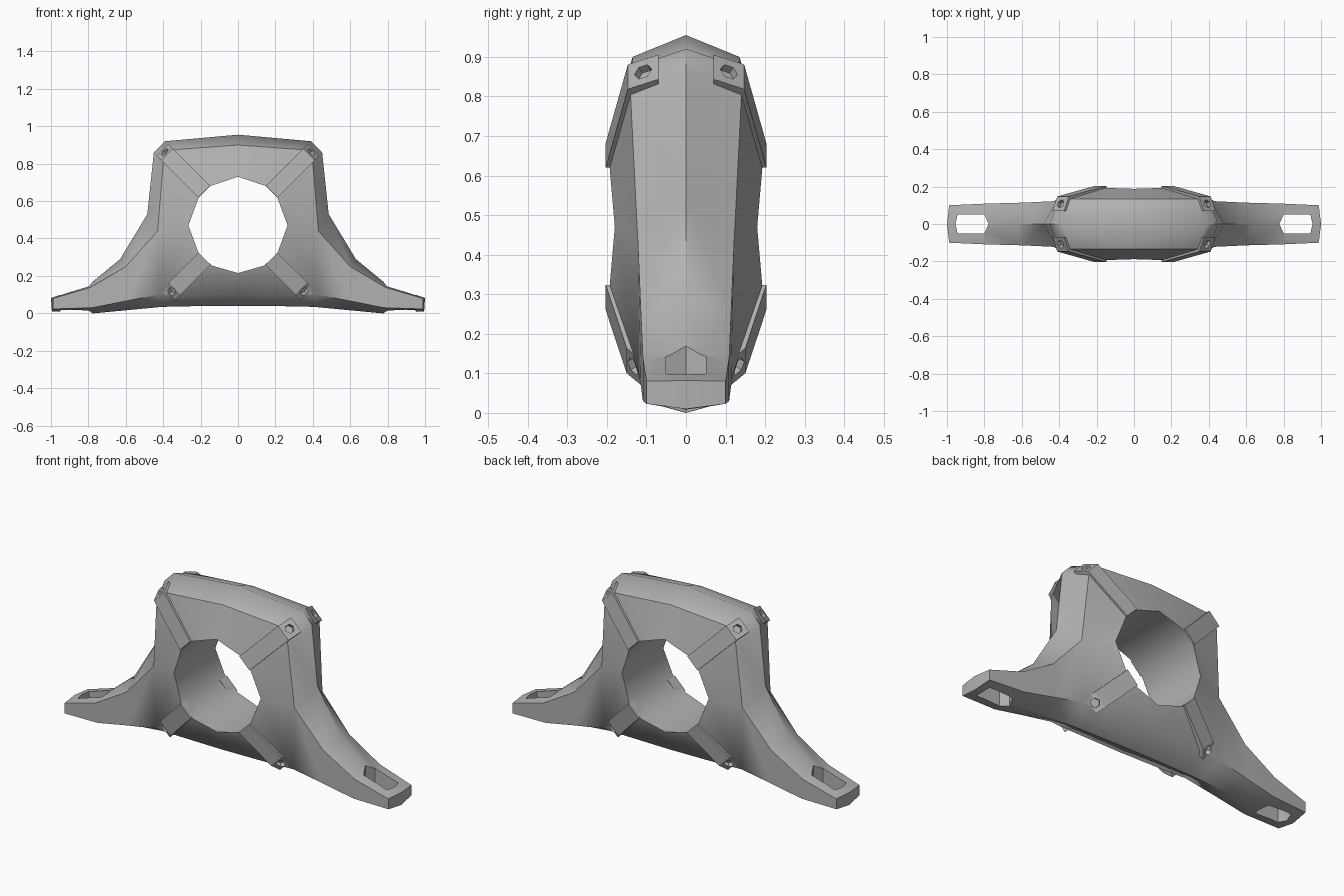
import bpy
import bmesh
from math import cos, sin, pi, sqrt
from mathutils import Vector

old = bpy.data.objects.get("Cube")
if old:
    bpy.data.objects.remove(old, do_unlink=True)

HOLE_Z = 0.47

grey = bpy.data.materials.new("plain_grey")
grey.use_nodes = True
colour = (0.45, 0.45, 0.45, 1)
grey.diffuse_color = colour
grey.node_tree.nodes["Principled BSDF"].inputs["Base Color"].default_value = colour


def build(name, solids, sides_y=(1, -1)):
    """Make one object from (points, faces) pairs repeated in each quadrant."""
    bm = bmesh.new()
    for points, faces in solids:
        for sx in (1, -1):
            for sy in sides_y:
                vs = [bm.verts.new((x * sx, y * sy, z)) for x, y, z in points]
                for f in faces:
                    bm.faces.new([vs[i] for i in f])
    bmesh.ops.remove_doubles(bm, verts=bm.verts, dist=0.0005)
    bmesh.ops.recalc_face_normals(bm, faces=bm.faces)
    mesh = bpy.data.meshes.new(name)
    bm.to_mesh(mesh)
    bm.free()
    mesh.materials.append(grey)
    obj = bpy.data.objects.new(name, mesh)
    bpy.context.collection.objects.link(obj)
    return obj


def prism(bottom, top):
    """Closed solid between two matching outlines."""
    n = len(bottom)
    faces = [tuple(range(n)), tuple(range(n, 2 * n))]
    faces += [(i, (i + 1) % n, n + (i + 1) % n, n + i) for i in range(n)]
    return list(bottom) + list(top), faces


def activate(obj):
    bpy.ops.object.select_all(action="DESELECT")
    obj.select_set(True)
    bpy.context.view_layer.objects.active = obj


def cut(obj, cutter):
    mod = obj.modifiers.new("cut", "BOOLEAN")
    mod.operation = "DIFFERENCE"
    mod.solver = "EXACT"
    mod.object = cutter
    activate(obj)
    bpy.ops.object.modifier_apply(modifier=mod.name)


# Body quarter: bore rim, face edge and middle ridge, as (x, depth, z)
rim = [(0, .188, .73), (.15, .193, .68), (.21, .193, .62), (.265, .18, .47),
       (.21, .193, .32), (.14, .193, .255), (0, .18, .215)]
edge = [(0, .135, .90), (.34, .135, .875), (.40, .14, .80), (.43, .122, .44),
        (.42, .12, .10), (.34, .122, .097), (0, .125, .095)]
ridge = [(0, 0, .955), (.39, 0, .92), (.45, 0, .86), (.485, 0, .53),
         (.42, 0, .033), (.34, 0, .037), (0, 0, .04)]
# Arm stations: ridge top, edge top, edge bottom, ridge bottom
arm = [[ridge[3], edge[3], edge[4], ridge[4]],
       [(.63, 0, .29), (.60, .114, .25), (.59, .114, .068), (.58, 0, .018)],
       [(.80, 0, .15), (.79, .109, .138), (.78, .109, .03), (.77, 0, 0)],
       [(1.0, 0, .082), (.988, .10, .08), (.988, .10, .023), (.995, 0, .01)]]

points, faces = [], []


def add_face(*corners):
    faces.append(tuple(range(len(points), len(points) + len(corners))))
    points.extend(corners)


for i in range(6):
    a, b = rim[i], rim[i + 1]
    add_face(a, b, (b[0], 0, b[2]), (a[0], 0, a[2]))
    add_face(a, edge[i], edge[i + 1], b)
    if i != 3:
        add_face(edge[i], ridge[i], ridge[i + 1], edge[i + 1])
for s, t in zip(arm, arm[1:]):
    for k in range(3):
        add_face(s[k], t[k], t[k + 1], s[k + 1])
add_face(*arm[-1])
body = build("bracket_body", [(points, faces)])


# Diagonal straps from the bore to the corners, with bolt sockets
def diagonal(d, depth, side, up):
    """Point at distance d along the diagonal, offset sideways."""
    return ((d + side) / sqrt(2), depth, HOLE_Z + up * (d - side) / sqrt(2))


def strap(profile, up, half):
    return prism([diagonal(d, y, -half, up) for d, y in profile],
                 [diagonal(d, y, half, up) for d, y in profile])


def socket(start, end, up, radius):
    """Six-sided cutter square to the strap's end facet."""
    a, b = Vector(start), Vector(end)
    mid, along = (a + b) / 2, (b - a).normalized()
    out = Vector((-along.y, along.x))
    rings = []
    for offset in (-.022, .04):
        ring = []
        for k in range(6):
            p = mid + out * offset + along * radius * cos(k * pi / 3)
            ring.append(diagonal(p.x, p.y, radius * sin(k * pi / 3), up))
        rings.append(ring)
    return prism(*rings)


upper = [(.256, .14), (.256, .203), (.537, .147), (.572, .07), (.5, .07)]
lower = [(.252, .14), (.252, .203), (.478, .15), (.52, .114), (.46, .09)]
straps = build("corner_straps", [strap(upper, 1, .044), strap(lower, -1, .045)])
sockets = build("socket_cutter", [socket(upper[2], upper[3], 1, .024),
                                  socket(lower[2], lower[3], -1, .024)])

# Long six-sided slots through the arm ends
slot_shape = [(.777, 0), (.80, .05), (.943, .05), (.955, 0), (.943, -.05), (.80, -.05)]
slots = build("slot_cutter", [prism([(x, y, -.1) for x, y in slot_shape],
                                    [(x, y, .4) for x, y in slot_shape])], (1,))

for cutter, targets in ((slots, [body]), (sockets, [body, straps])):
    cutter.hide_render = True
    for target in targets:
        cut(target, cutter)
    bpy.data.objects.remove(cutter, do_unlink=True)

# Soft outer ridge, crisp face edges
for obj in (body, straps):
    activate(obj)
    bpy.ops.object.shade_smooth_by_angle(angle=0.8 if obj == body else 0.3)
